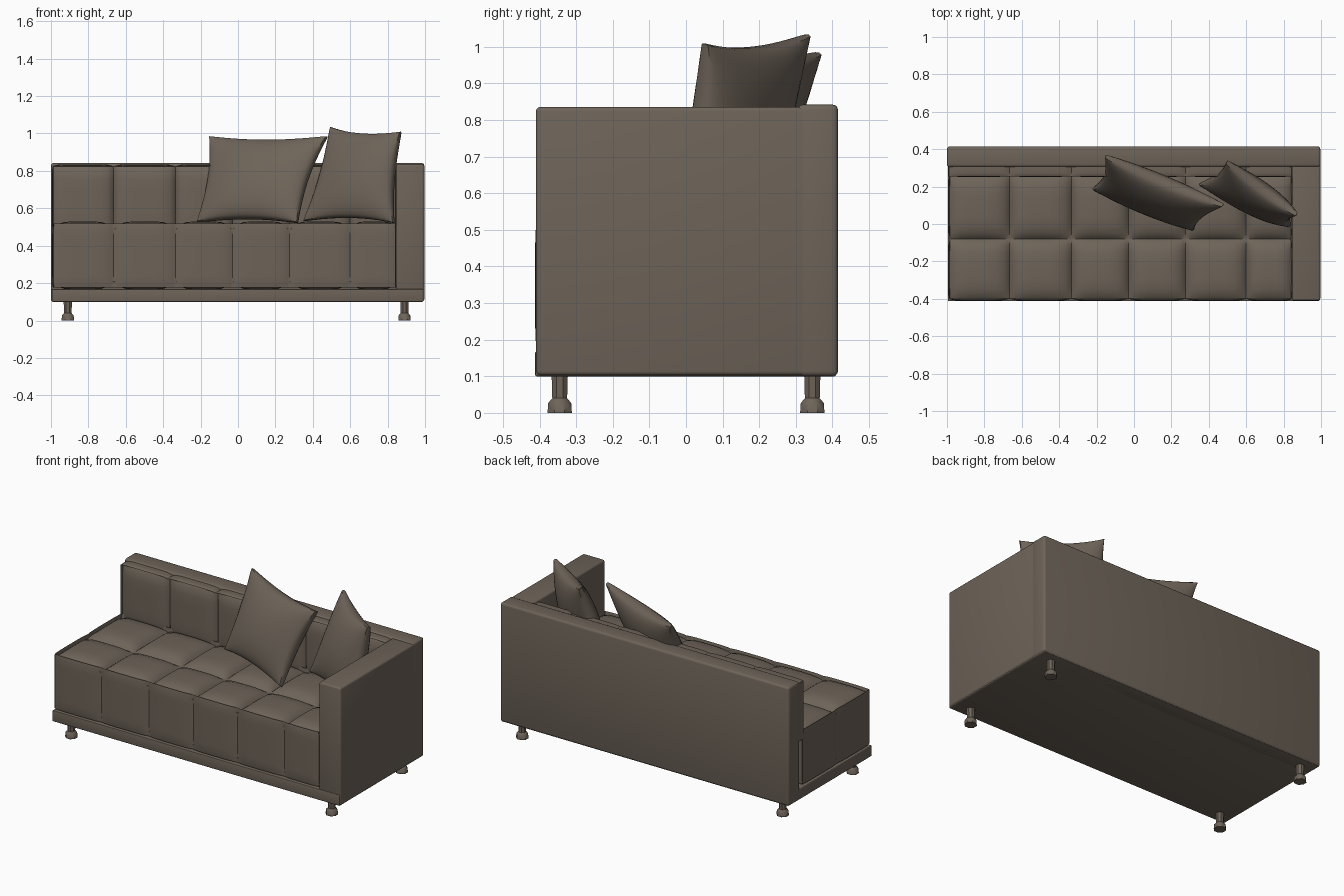
import bpy, bmesh, math
from mathutils import Vector

if "Cube" in bpy.data.objects:
    bpy.data.objects.remove(bpy.data.objects["Cube"])

fabric = bpy.data.materials.new("warm brown fabric")
fabric.diffuse_color = (0.155, 0.126, 0.099, 1)
fabric.use_nodes = True
fabric.node_tree.nodes["Principled BSDF"].inputs["Base Color"].default_value = fabric.diffuse_color


def finish(bm, name):
    bmesh.ops.recalc_face_normals(bm, faces=bm.faces)
    me = bpy.data.meshes.new(name)
    bm.to_mesh(me)
    bm.free()
    ob = bpy.data.objects.new(name, me)
    bpy.context.collection.objects.link(ob)
    me.materials.append(fabric)
    bpy.ops.object.select_all(action='DESELECT')
    ob.select_set(True)
    bpy.context.view_layer.objects.active = ob
    bpy.ops.object.shade_smooth_by_angle(angle=math.radians(40))
    return ob


def box_bmesh(lo, hi):
    bm = bmesh.new()
    bmesh.ops.create_cube(bm, size=1)
    for v in bm.verts:
        v.co = Vector([lo[i] + (v.co[i] + 0.5) * (hi[i] - lo[i]) for i in range(3)])
    return bm


def rounded_box(name, lo, hi, r):
    bm = box_bmesh(lo, hi)
    bmesh.ops.bevel(bm, geom=bm.edges[:], offset=r, segments=3, profile=0.5, affect='EDGES')
    return finish(bm, name)


def tufted_block(name, seams, depth, power=(4, 4, 8)):
    """Box cut into puffy cells; seams[axis] lists the cell borders, depth[axis] the pinch."""
    bm = box_bmesh([s[0] for s in seams], [s[-1] for s in seams])
    for axis, s in enumerate(seams):
        normal = Vector([float(i == axis) for i in range(3)])
        for a, b in zip(s, s[1:]):
            for t in (0, .03, .09, .2, .35, .5, .65, .8, .91, .97):
                if a + t * (b - a) > s[0] + 1e-5:
                    bmesh.ops.bisect_plane(bm, geom=bm.verts[:] + bm.edges[:] + bm.faces[:],
                                           plane_co=normal * (a + t * (b - a)), plane_no=normal)

    def puff(axis, x):
        s = seams[axis]
        for a, b in zip(s, s[1:]):
            if x <= b + 1e-5:
                return 1 - min(1, abs(2 * (x - a) / (b - a) - 1)) ** power[axis]
        return 0

    for v in bm.verts:
        f = [puff(i, v.co[i]) for i in range(3)]
        new = v.co.copy()
        for i, s in enumerate(seams):
            sink = depth[i] * (1 - f[(i + 1) % 3] * f[(i + 2) % 3])
            if abs(v.co[i] - s[-1]) < 1e-4:
                new[i] -= sink
            elif abs(v.co[i] - s[0]) < 1e-4:
                new[i] += sink
        v.co = new
    return finish(bm, name)


def pillow(name, bl, br, tr, tl, thick, n=20):
    """Cushion between four corners with hollow edges and a swollen middle."""
    bl, br, tr, tl = map(Vector, (bl, br, tr, tl))
    normal = (br - bl + tr - tl).cross(tl - bl + tr - br).normalized()
    bm = bmesh.new()
    for side in (1, -1):
        rows = []
        for j in range(n + 1):
            row = []
            for i in range(n + 1):
                u = math.sin(math.pi * (i / n - 0.5))
                v = math.sin(math.pi * (j / n - 0.5))
                a = (1 + u * (1 - 0.10 * (1 - v * v))) / 2
                b = (1 + v * (1 - 0.10 * (1 - u * u))) / 2
                p = bl.lerp(br, a).lerp(tl.lerp(tr, a), b)
                h = thick * ((1 - u * u) * (1 - v * v)) ** 0.5 + 0.008
                row.append(bm.verts.new(p + normal * h * side * (0 if i in (0, n) or j in (0, n) else 1)))
            rows.append(row)
        for j in range(n):
            for i in range(n):
                bm.faces.new((rows[j][i], rows[j][i + 1], rows[j + 1][i + 1], rows[j + 1][i]))
    bmesh.ops.remove_doubles(bm, verts=bm.verts[:], dist=1e-5)
    return finish(bm, name)


def leg(name, x, y):
    # eight-sided turned foot
    profile = [(0.024, 0.105), (0.022, 0.04), (0.034, 0.027), (0.036, 0.0)]
    bm = bmesh.new()
    rings = []
    for r, z in profile:
        rings.append([bm.verts.new((x + r * math.cos(math.pi * (k + .5) / 4),
                                    y + r * math.sin(math.pi * (k + .5) / 4), z)) for k in range(8)])
    for p, q in zip(rings, rings[1:]):
        for k in range(8):
            bm.faces.new((p[k], p[(k + 1) % 8], q[(k + 1) % 8], q[k]))
    bm.faces.new(rings[0])
    bm.faces.new(rings[-1])
    return finish(bm, name)


# frame
rounded_box("base", (-0.995, -0.412, 0.1), (0.99, 0.41, 0.168), 0.004)
rounded_box("backrest", (-1, 0.305, 0.1), (0.996, 0.415, 0.842), 0.014)
rounded_box("right_arm", (0.845, -0.41, 0.102), (0.996, 0.413, 0.836), 0.012)

# tufted seat and back cushions
columns = [-0.995, -0.665, -0.335, -0.03, 0.275, 0.6, 0.85]
tufted_block("seat", [columns, [-0.412, -0.08, 0.27], [0.166, 0.53]], (0.012, 0.014, 0.042), (5, 5, 14))
tufted_block("back_cushion", [columns, [0.25, 0.37], [0.45, 0.835]], (0.006, 0.03, 0.012), (8, 8, 8))

# loose pillows
pillow("large_pillow", (-0.22, 0.19, 0.525), (0.32, -0.03, 0.52),
       (0.48, 0.10, 0.985), (-0.155, 0.365, 0.985), 0.08)
pillow("small_pillow", (0.35, 0.215, 0.53), (0.835, -0.01, 0.52),
       (0.872, 0.05, 1.01), (0.495, 0.335, 1.035), 0.075)

# feet
for x, sx in ((-0.91, "left"), (0.89, "right")):
    for y, sy in ((-0.345, "front"), (0.345, "back")):
        leg(f"{sy}_{sx}_leg", x, y)
